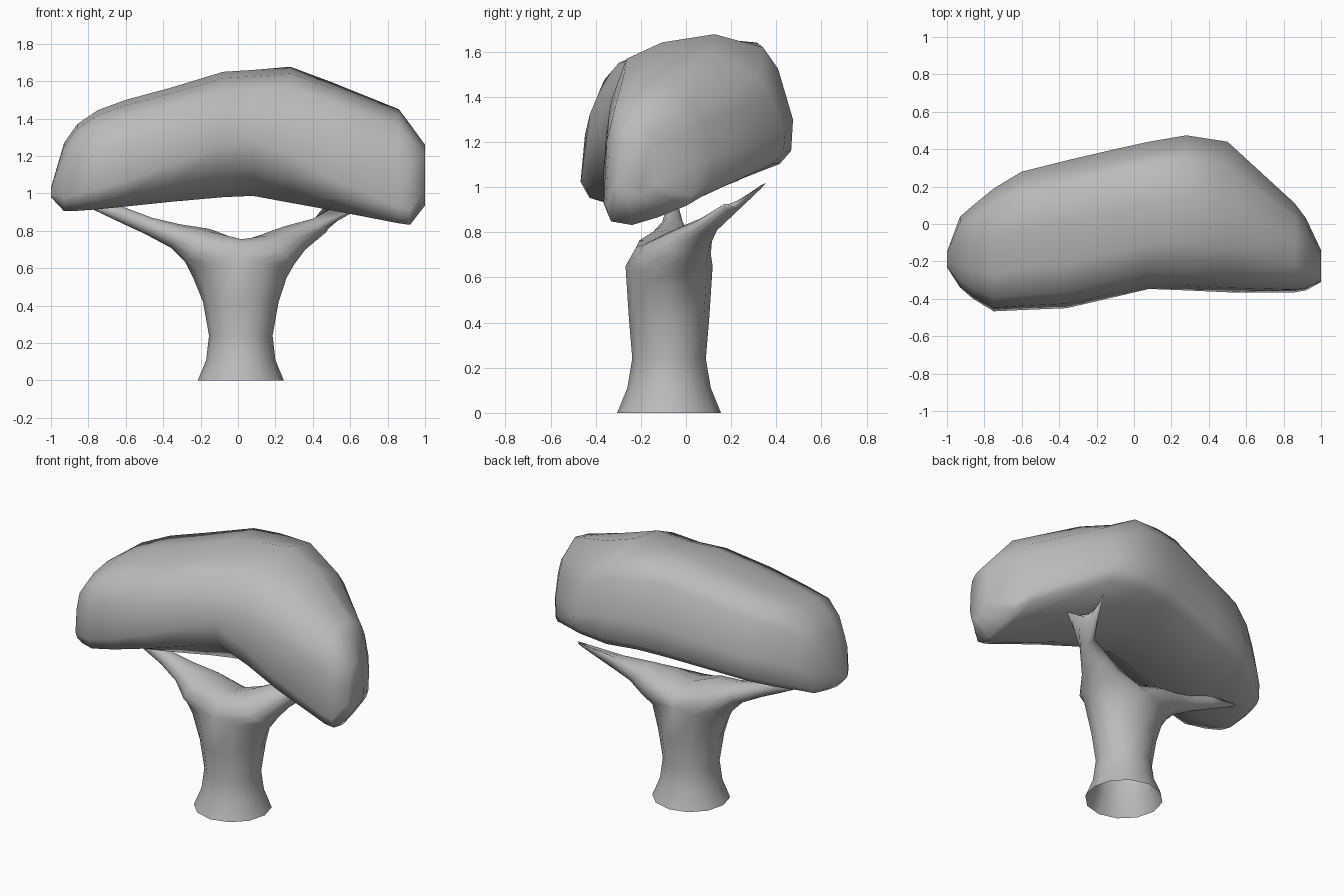
import bpy
import bmesh
from math import cos, sin, tau
from mathutils import Vector

cube = bpy.data.objects.get("Cube")
if cube:
    bpy.data.objects.remove(cube, do_unlink=True)

# One plain grey for the whole tree
grey = bpy.data.materials.new("plain_grey")
grey.use_nodes = True
colour = (0.5, 0.5, 0.5, 1)
grey.diffuse_color = colour
grey.node_tree.nodes["Principled BSDF"].inputs["Base Color"].default_value = colour
SIDES = 12


def skin(bm, rings, cap_start=False, cap_end=False):
    """Bridge a list of equal-length point rings with quads."""
    loops = [[bm.verts.new(point) for point in ring] for ring in rings]
    count = len(loops[0])
    for lower, upper in zip(loops, loops[1:]):
        for i in range(count):
            j = (i + 1) % count
            bm.faces.new((lower[i], lower[j], upper[j], upper[i]))
    if cap_start:
        bm.faces.new(loops[0][::-1])
    if cap_end:
        bm.faces.new(loops[-1])


def finish(name, bm):
    """Weld shared rings and make a smooth grey object."""
    bmesh.ops.remove_doubles(bm, verts=bm.verts, dist=0.0001)
    bmesh.ops.recalc_face_normals(bm, faces=bm.faces)
    for face in bm.faces:
        face.smooth = True
    mesh = bpy.data.meshes.new(name)
    bm.to_mesh(mesh)
    bm.free()
    mesh.materials.append(grey)
    bpy.context.collection.objects.link(bpy.data.objects.new(name, mesh))


def canopy_ring(x, front, back, top, bottom, chin, lift, crown):
    """Block section: chin, lift and crown shape its lower and upper back edges."""
    section = [(.3, 0), (.06, chin), (0, chin * 1.5 + .1), (.03, .6), (.11, .85),
               (.3, .95), (.58, 1), (.84, crown), (.92, crown - .13), (1, .48),
               (.99, lift + .08), (.93, lift), (.6, lift * .4)]
    return [(x, front + u * (back - front), bottom + v * (top - bottom))
            for u, v in section]


# Canopy, lofted from one end to the other
canopy_sections = [
    (-1, -.23, -.15, 1.03, .98, .1, .1, .95),
    (-.93, -.34, .04, 1.27, .905, .06, .13, .97),
    (-.86, -.4, .1, 1.37, .907, .06, .14, .98),
    (-.75, -.467, .19, 1.445, .915, .07, .15, 1),
    (-.6, -.46, .28, 1.5, .93, .09, .17, 1),
    (-.36, -.45, .34, 1.565, .955, .15, .17, 1),
    (-.08, -.385, .405, 1.65, .98, .2, .17, .99),
    (.08, -.347, .44, 1.66, .987, .23, .18, .97),
    (.28, -.355, .474, 1.677, .95, .17, .21, .92),
    (.5, -.365, .44, 1.595, .91, .1, .28, .85),
    (.86, -.365, .11, 1.45, .84, .03, .2, .86),
    (.92, -.355, .03, 1.37, .832, .03, .16, .88),
    (1, -.31, -.14, 1.26, .935, .1, .15, .9),
]
canopy = bmesh.new()
skin(canopy, [canopy_ring(*row) for row in canopy_sections], True, True)
finish("canopy", canopy)


def trunk_ring(z, cx, rx, ry, rise):
    """Ellipse around the trunk axis whose front and back may rise."""
    angles = [tau * i / SIDES for i in range(SIDES)]
    return [(cx + rx * cos(a), ry * sin(a) - .075, z + rise * sin(a) ** 2)
            for a in angles]


def limb_ring(top_x, top_z, low_x, low_z, y, depth):
    """Tilted ellipse around a branch, running front, bottom, back, top."""
    top, low = Vector((top_x, y, top_z)), Vector((low_x, y, low_z))
    middle, half = (top + low) / 2, (top - low) / 2
    return [middle - half * sin(tau * i / SIDES)
            - Vector((0, depth * cos(tau * i / SIDES), 0)) for i in range(SIDES)]


def fork_ring(front_tip, back_tip, notch):
    """Flat end of a branch: two points with a curved notch between them."""
    ring = []
    for i in range(SIDES):
        a = tau * i / SIDES
        point = Vector(front_tip).lerp(Vector(back_tip), (1 - cos(a)) / 2)
        point += Vector(notch) * sin(a) ** 2
        ring.append(point - Vector((0, 0, .015 * sin(a))))
    return ring


# Trunk, open underneath, splitting over a saddle into two branches
trunk = bmesh.new()
trunk_rings = [trunk_ring(*row) for row in (
    (0, .015, .23, .23, 0), (.11, .015, .185, .185, 0), (.24, .015, .17, .163, 0),
    (.42, .015, .202, .178, 0), (.55, .01, .25, .193, .1))]
skin(trunk, trunk_rings)
rim = trunk_rings[-1]
saddle = [(.02, .08, .7), (.02, .02, .735), (.02, -.07, .745),
          (.02, -.15, .755), (.02, -.22, .735)]

left_limb = [limb_ring(*row) for row in (
    (.14, .785, .3, .62, -.05, .16), (.25, .825, .36, .7, .01, .105),
    (.4, .865, .47, .79, .09, .055))]
left_limb.append(fork_ring((.66, .17, .925), (.53, .355, 1.02), (-.06, -.04, -.05)))
right_limb = [limb_ring(*row) for row in (
    (-.15, .81, -.28, .63, -.075, .15), (-.31, .835, -.36, .71, -.065, .09),
    (-.46, .87, -.5, .785, -.06, .05), (-.62, .93, -.63, .845, -.06, .033),
    (-.83, .955, -.83, .94, -.07, .012))]

for step, limb in ((1, left_limb), (-1, right_limb)):
    root = [rim[(9 + step * i) % SIDES] for i in range(7)] + saddle
    skin(trunk, [root] + limb, cap_end=True)
finish("trunk", trunk)
